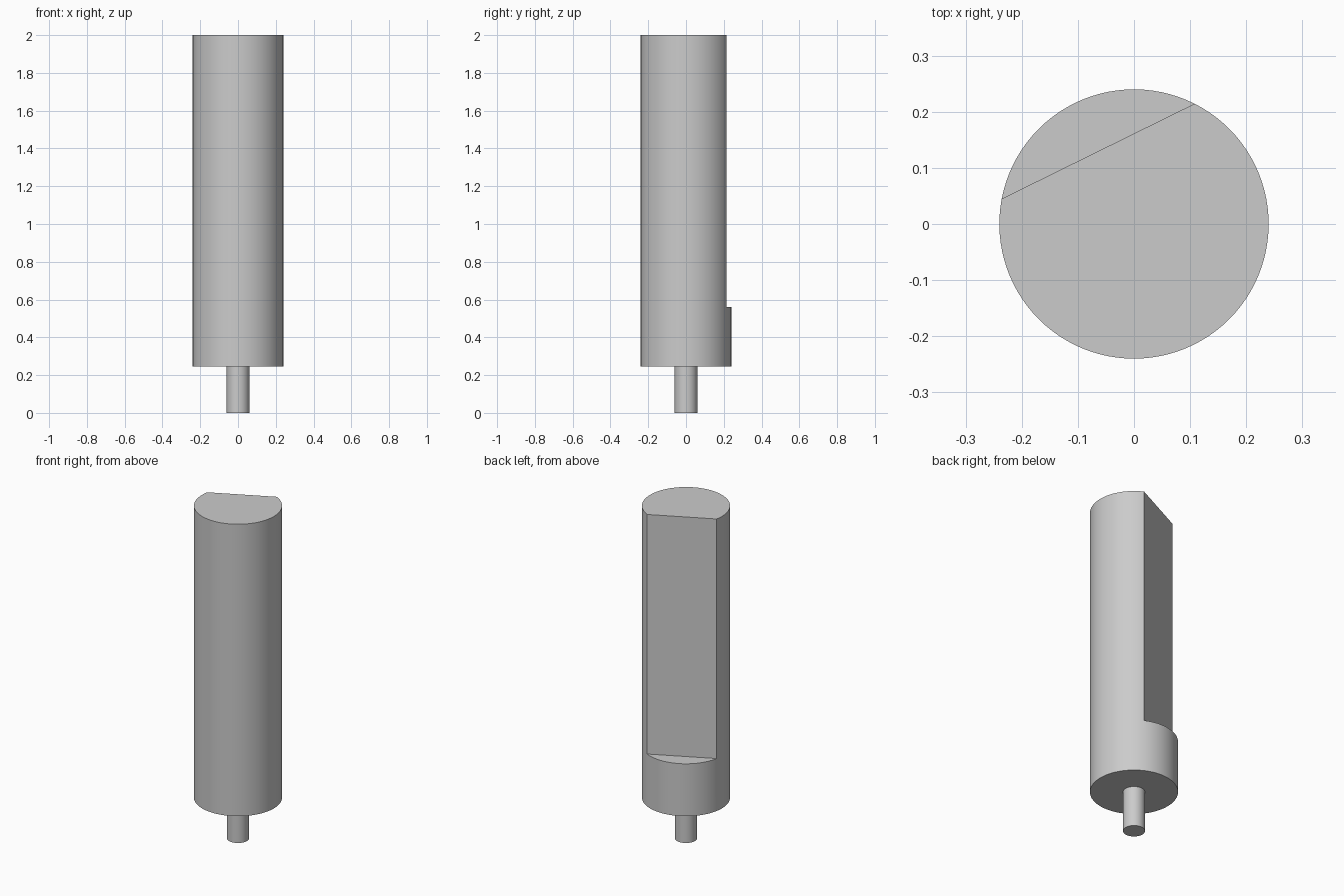
import bpy, bmesh
from math import radians, cos, sin

cube = bpy.data.objects.get("Cube")
if cube:
    bpy.data.objects.remove(cube, do_unlink=True)

RADIUS, PIN_RADIUS = 0.24, 0.06
BOTTOM, LEDGE, TOP = 0.245, 0.56, 2.0
FLAT_START, FLAT_END = 63.3, 169.2      # angles where the flat meets the round

grey = bpy.data.materials.new("plain grey")
grey.use_nodes = True
colour = (0.6, 0.6, 0.6, 1)
grey.diffuse_color = colour
grey.node_tree.nodes["Principled BSDF"].inputs["Base Color"].default_value = colour


def finish(bm, name):
    bmesh.ops.recalc_face_normals(bm, faces=bm.faces)
    mesh = bpy.data.meshes.new(name)
    bm.to_mesh(mesh)
    bm.free()
    mesh.materials.append(grey)
    obj = bpy.data.objects.new(name, mesh)
    bpy.context.collection.objects.link(obj)
    bpy.ops.object.select_all(action='DESELECT')
    obj.select_set(True)
    bpy.context.view_layer.objects.active = obj
    bpy.ops.object.shade_smooth_by_angle(angle=radians(30))


def ring(bm, angles, z):
    return [bm.verts.new((RADIUS * cos(a), RADIUS * sin(a), z)) for a in angles]


def walls(bm, low, high):
    for i in range(len(low)):
        j = (i + 1) % len(low)
        bm.faces.new((low[i], low[j], high[j], high[i]))


# Round shaft with a flat cut down to a ledge
cut_steps, round_steps = 28, 68
cut_arc = [radians(FLAT_START + (FLAT_END - FLAT_START) * i / cut_steps)
           for i in range(cut_steps)]
round_arc = [radians(FLAT_END + (FLAT_START + 360 - FLAT_END) * i / round_steps)
             for i in range(round_steps + 1)]
bm = bmesh.new()
low = ring(bm, cut_arc + round_arc[:-1], BOTTOM)
mid = ring(bm, cut_arc + round_arc[:-1], LEDGE)
top = ring(bm, round_arc, TOP)
walls(bm, low, mid)
walls(bm, mid[cut_steps:] + mid[:1], top)   # last wall closes the flat
bm.faces.new(low)
bm.faces.new(mid[:cut_steps + 1])           # ledge
bm.faces.new(top)
finish(bm, "shaft")

# Thin pin, seated slightly inside the shaft
bm = bmesh.new()
bmesh.ops.create_cone(bm, cap_ends=True, segments=48, radius1=PIN_RADIUS,
                      radius2=PIN_RADIUS, depth=BOTTOM + 0.02)
bmesh.ops.translate(bm, verts=bm.verts, vec=(0, 0, (BOTTOM + 0.02) / 2))
finish(bm, "pin")
